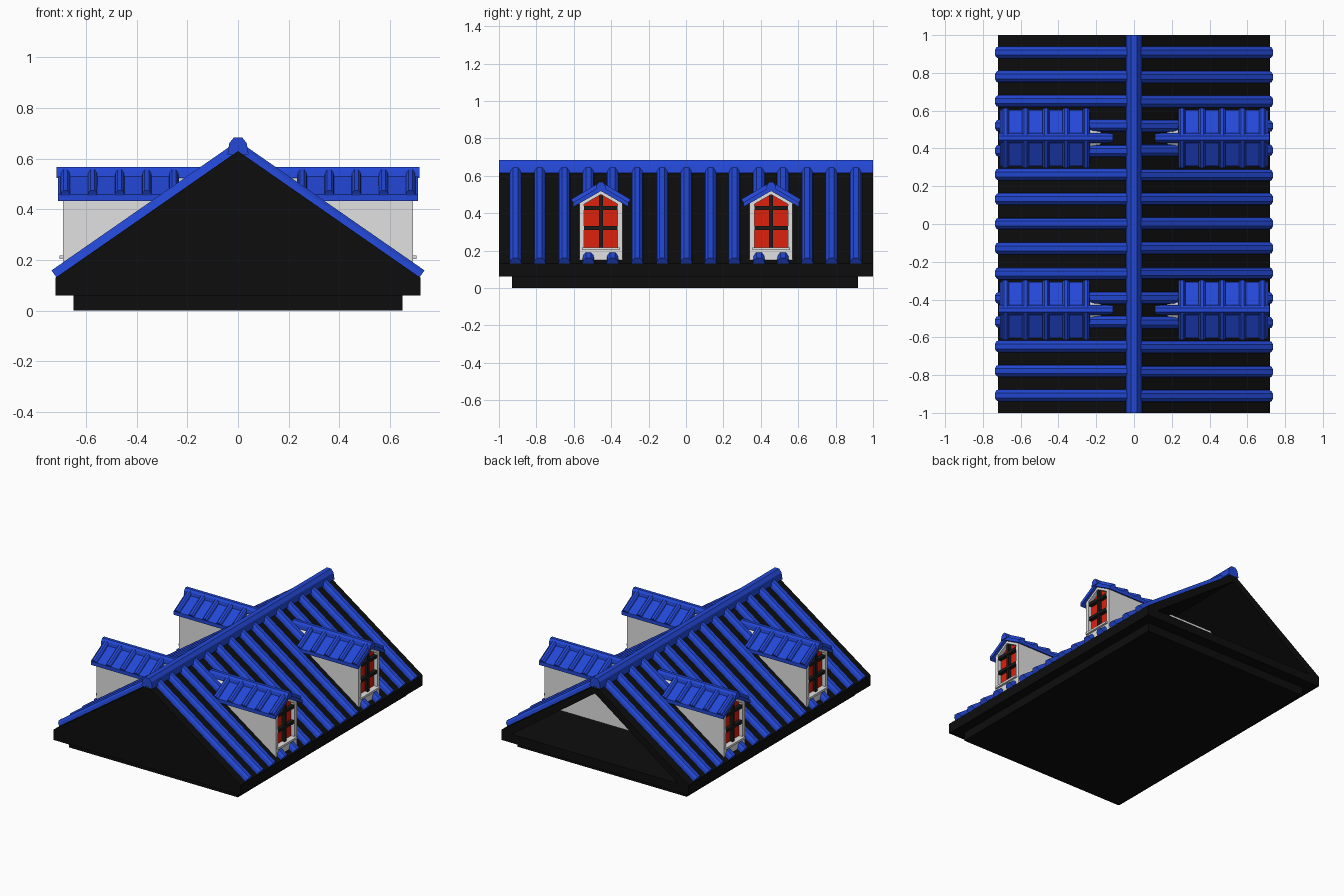
import bpy, bmesh, random
from mathutils import Vector

random.seed(4)
cube = bpy.data.objects.get("Cube")
if cube:
    bpy.data.objects.remove(cube, do_unlink=True)


def material(name, rgb):
    m = bpy.data.materials.new(name)
    m.use_nodes = True
    m.diffuse_color = (*rgb, 1)
    m.node_tree.nodes["Principled BSDF"].inputs["Base Color"].default_value = (*rgb, 1)
    return m


BLUE = material("blue tile", (0.017, 0.065, 0.68))
BLACK = material("black roof", (0.004, 0.004, 0.004))
LIGHT = material("light wall", (0.75, 0.75, 0.75))
RED = material("red window", (0.72, 0.015, 0.004))
DARK = material("dark bar", (0.012, 0.011, 0.01))

X, Y, Z = Vector((1, 0, 0)), Vector((0, 1, 0)), Vector((0, 0, 1))


def prism(name, pts, start, end, u, v, mat):
    """Sweep a flat profile, drawn on axes u and v, from start to end."""
    bm = bmesh.new()
    rings = [[bm.verts.new(Vector(o) + u * a + v * b) for a, b in pts] for o in (start, end)]
    n = len(pts)
    bm.faces.new(rings[0])
    bm.faces.new(rings[1][::-1])
    for i in range(n):
        j = (i + 1) % n
        bm.faces.new((rings[0][i], rings[0][j], rings[1][j], rings[1][i]))
    bmesh.ops.recalc_face_normals(bm, faces=bm.faces)
    me = bpy.data.meshes.new(name)
    bm.to_mesh(me)
    bm.free()
    me.materials.append(mat)
    ob = bpy.data.objects.new(name, me)
    bpy.context.collection.objects.link(ob)
    return ob


def along_x(name, pts, x0, x1, y, mat):
    return prism(name, pts, (x0, y, 0), (x1, y, 0), Y, Z, mat)


def along_y(name, pts, y0, y1, mat):
    return prism(name, pts, (0, y0, 0), (0, y1, 0), X, Z, mat)


def rect(a0, a1, b0, b1):
    return [(a0, b0), (a1, b0), (a1, b1), (a0, b1)]


def flip(pts, s):
    return [(a * s, b) for a, b in pts]


def mirrored(half):
    return half + [(-a, b) for a, b in half[::-1] if a > 0]


def bump(w, h):
    """Half-round tile section of half-width w and height h."""
    return mirrored([(0.4 * w, h), (0.82 * w, 0.6 * h), (w, -0.2 * h)])


# Base and hollow roof body, open at the back
along_y("base", rect(-0.65, 0.65, 0, 0.07), -0.93, 0.92, BLACK)
shell = [(0, 0.63), (0.72, 0.13), (0.72, 0.06), (0, 0.06), (0, 0.12), (0.64, 0.12), (0, 0.575)]
for s, side in ((1, "left"), (-1, "right")):
    along_y(f"roof_shell_{side}", flip(shell, s), -1, 1, BLACK)
along_y("front_gable", [(0, 0.6), (0.66, 0.11), (-0.66, 0.11)], -1, -0.96, BLACK)

# Tile rows running down both slopes
for s in (1, -1):
    normal = Vector((0.57 * s, 0, 0.82))
    for i in range(-7, 8):
        y = i * 0.13 + random.uniform(-0.003, 0.003)
        prism("roof_tile_row", bump(0.033, 0.033), (0.717 * s, y, 0.132), (0, y, 0.63), Y, normal, BLUE)

# Main ridge
along_y("ridge", [(a, 0.627 + b) for a, b in bump(0.042, 0.056)], -1, 1, BLUE)

# Dormers
wall = mirrored([(0, 0.525), (0.114, 0.458), (0.114, 0.14)])
frame = [(0.115, 0.14), (0.115, 0.46), (0, 0.527), (0, 0.5), (0.09, 0.448),
         (0.09, 0.205), (0, 0.205), (0, 0.14)]
glass = mirrored([(0, 0.505), (0.095, 0.45), (0.095, 0.2)])
cover = [(0, 0.545), (0.148, 0.458), (0.148, 0.433), (0, 0.518)]
for y in (-0.455, 0.455):
    along_x("dormer_walls", wall, -0.66, 0.66, y, LIGHT)
    for s in (1, -1):
        # Window
        along_x("window_pane", glass, 0.655 * s, 0.664 * s, y, RED)
        for t in (1, -1):
            along_x("window_frame", flip(frame, t), 0.655 * s, 0.69 * s, y, LIGHT)
        along_x("window_sill", rect(-0.1, 0.1, 0.203, 0.217), 0.66 * s, 0.705 * s, y, LIGHT)
        along_x("window_upright", rect(-0.01, 0.01, 0.21, 0.495), 0.66 * s, 0.686 * s, y, DARK)
        for z in (0.32, 0.427):
            along_x("window_crossbar", rect(-0.09, 0.09, z - 0.01, z + 0.01),
                    0.66 * s, 0.69 * s, y, DARK)
        # Dormer roof with its tiles and ridge
        for t in (1, -1):
            along_x("dormer_roof", flip(cover, t), 0.235 * s, 0.71 * s, y, BLUE)
            normal = Vector((0, 0.5 * t, 0.86))
            for k in range(5):
                x = s * (0.253 + 0.107 * k)
                prism("dormer_tile", bump(0.02, 0.022), (x, y, 0.543),
                      (x, y + 0.148 * t, 0.455), X, normal, BLUE)
        along_x("dormer_ridge", [(a, 0.53 + b) for a, b in bump(0.027, 0.036)],
                0.11 * s, 0.717 * s, y, BLUE)
